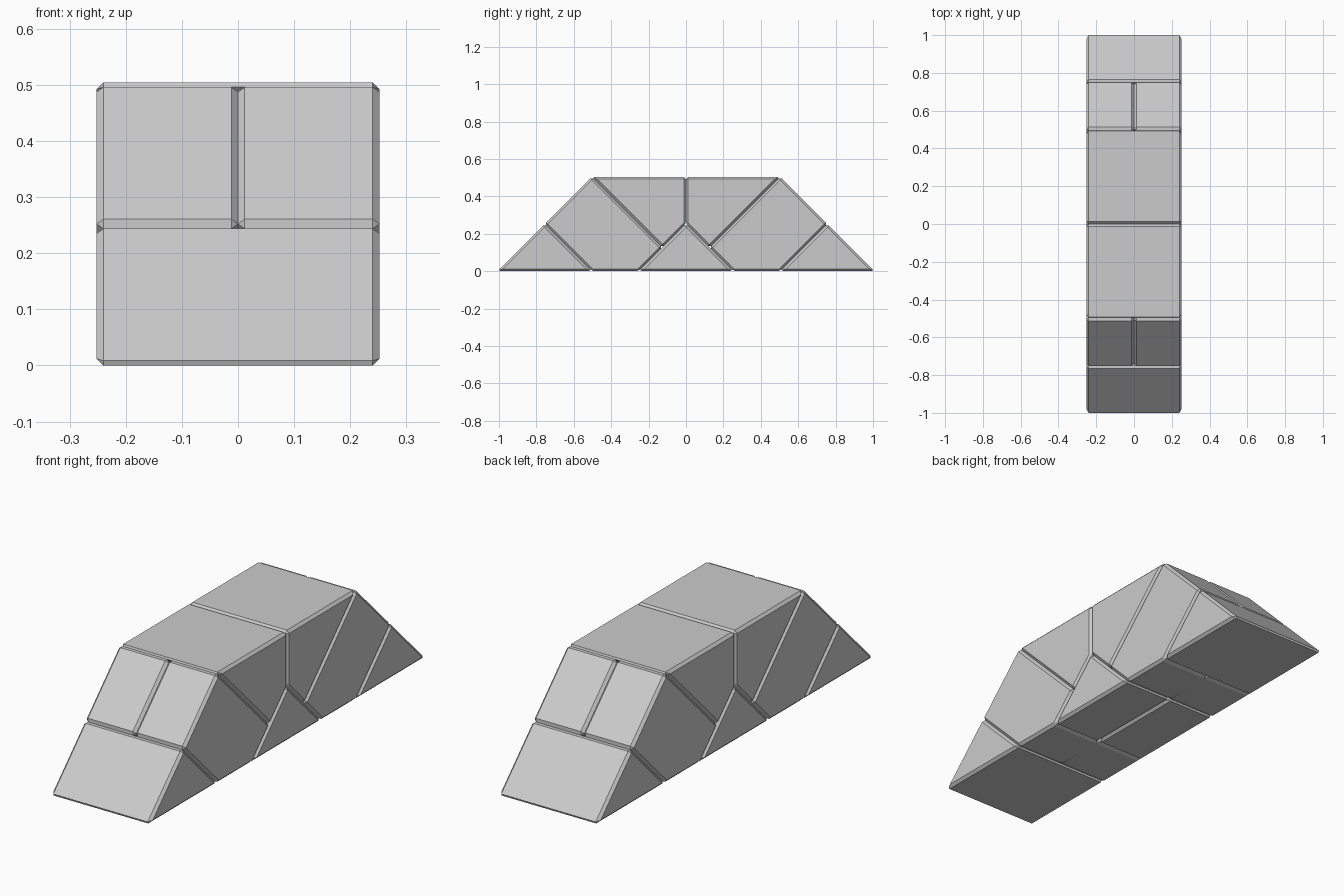
import bpy, bmesh

if "Cube" in bpy.data.objects:
    bpy.data.objects.remove(bpy.data.objects["Cube"])

S = 1.0085     # sharp size so the bevelled tips end at y = +-1
W = 0.012      # bevel width
HALF = 0.25    # half depth in x


def block(name, profile, x0=-HALF, x1=HALF, mirror=False, flush_bottom_seam=False):
    """Extrude a (y, z) profile along x and chamfer its edges."""
    sy = -1 if mirror else 1
    bm = bmesh.new()
    ring = [[bm.verts.new((x * S, sy * y * S, z * S)) for y, z in profile]
            for x in (x0, x1)]
    bm.faces.new(ring[0])
    bm.faces.new(ring[1][::-1])
    n = len(profile)
    for i in range(n):
        j = (i + 1) % n
        bm.faces.new((ring[0][i], ring[1][i], ring[1][j], ring[0][j]))
    bmesh.ops.recalc_face_normals(bm, faces=bm.faces[:])
    # the seam on the underside of the shoulders stays flush
    edges = [e for e in bm.edges if not (flush_bottom_seam and
             all(abs(v.co.x) < 1e-5 and v.co.z < 1e-5 for v in e.verts))]
    bmesh.ops.bevel(bm, geom=edges, offset=W, offset_type='OFFSET',
                    segments=1, profile=0.5, affect='EDGES', clamp_overlap=True)
    bmesh.ops.recalc_face_normals(bm, faces=bm.faces[:])
    me = bpy.data.meshes.new(name)
    bm.to_mesh(me)
    bm.free()
    ob = bpy.data.objects.new(name, me)
    bpy.context.collection.objects.link(ob)


end_wedge = [(-1, 0), (-0.5, 0), (-0.75, 0.25)]
shoulder = [(-0.75, 0.25), (-0.5, 0), (-0.25, 0), (-0.125, 0.125), (-0.5, 0.5)]
top_block = [(-0.5, 0.5), (-0.125, 0.125), (0, 0.25), (0, 0.5)]
centre_wedge = [(-0.25, 0), (0.25, 0), (0, 0.25)]

# matching front and back pieces
for side, m in (("front", False), ("back", True)):
    block(side + "_end_wedge", end_wedge, mirror=m)
    block(side + "_top_block", top_block, mirror=m)
    block(side + "_shoulder_left", shoulder, -HALF, 0, m, True)
    block(side + "_shoulder_right", shoulder, 0, HALF, m, True)

# central wedge in two halves
block("centre_wedge_left", centre_wedge, -HALF, 0)
block("centre_wedge_right", centre_wedge, 0, HALF)
